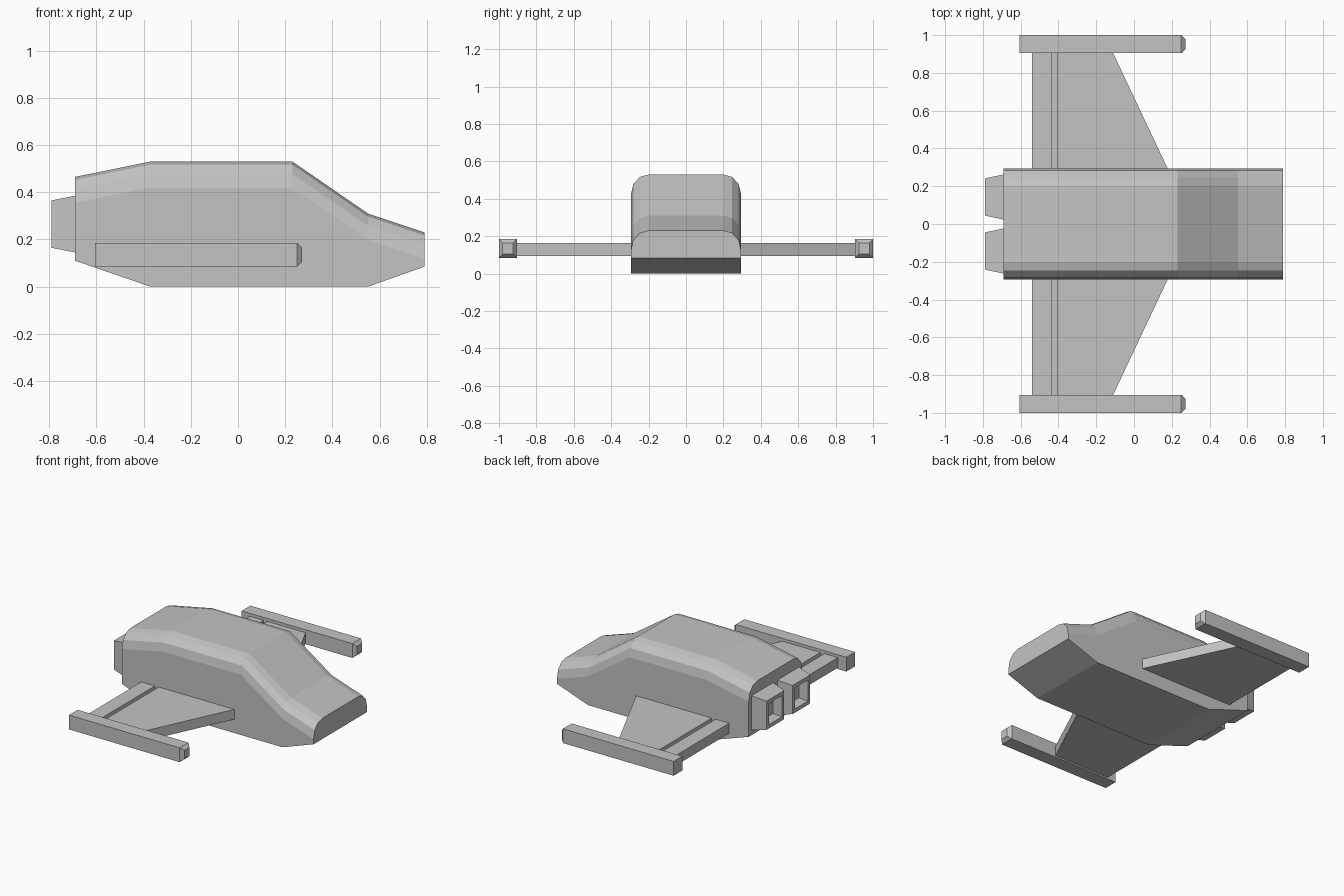
import bpy, bmesh

cube = bpy.data.objects.get("Cube")
if cube:
    bpy.data.objects.remove(cube, do_unlink=True)

grey = bpy.data.materials.new("hull grey")
grey.use_nodes = True
GREY = (0.55, 0.55, 0.55, 1)
grey.diffuse_color = GREY
grey.node_tree.nodes["Principled BSDF"].inputs["Base Color"].default_value = GREY


def loft(name, rings, mirrored=False):
    """Skin a list of equal-length rings and cap both ends."""
    bm = bmesh.new()
    loops = [[bm.verts.new(p) for p in ring] for ring in rings]
    for a, b in zip(loops, loops[1:]):
        for i in range(len(a)):
            j = (i + 1) % len(a)
            bm.faces.new((a[i], a[j], b[j], b[i]))
    bm.faces.new(loops[0])
    bm.faces.new(loops[-1])
    bmesh.ops.recalc_face_normals(bm, faces=bm.faces)
    mesh = bpy.data.meshes.new(name)
    bm.to_mesh(mesh)
    bm.free()
    mesh.materials.append(grey)
    obj = bpy.data.objects.new(name, mesh)
    bpy.context.collection.objects.link(obj)
    if mirrored:
        obj.modifiers.new("Mirror", "MIRROR").use_axis = (False, True, False)
    return obj


def rect(x, y, z, half_y, half_z):
    return [(x, y + sy * half_y, z + sz * half_z)
            for sy, sz in ((-1, -1), (1, -1), (1, 1), (-1, 1))]


def hull_ring(x, bottom, top):
    # Flat belly and sides, rounded upper corners
    half = [(0.295, bottom), (0.295, top - 0.11), (0.282, top - 0.052),
            (0.247, top - 0.013), (0.2, top)]
    return ([(x, y, z) for y, z in half]
            + [(x, -y, z) for y, z in reversed(half)])


# Fuselage, from tail to nose
stations = [(-0.69, 0.11, 0.465), (-0.37, 0, 0.53), (0.23, 0, 0.53),
            (0.55, 0, 0.31), (0.79, 0.085, 0.23)]
loft("fuselage", [hull_ring(*s) for s in stations])


# Wings, with a groove in front of the trailing flap
def wing_ring(y, lead):
    low, floor, high = 0.095, 0.14, 0.165
    section = [(-0.54, low), (lead, low), (lead, high), (-0.405, high),
               (-0.405, floor), (-0.435, floor), (-0.435, high), (-0.54, high)]
    return [(x, y, z) for x, z in section]


loft("wings", [wing_ring(0.29, 0.18), wing_ring(0.91, -0.113)], True)

# Wingtip pods with tapered noses
pod = (0.952, 0.135)
loft("wingtip_pods", [rect(-0.605, *pod, 0.048, 0.05),
                      rect(0.25, *pod, 0.048, 0.05),
                      rect(0.272, *pod, 0.028, 0.03)], True)

# Engine nozzles with recessed outlets
engine = (0.143, 0.265)
loft("engine_nozzles", [rect(-0.68, *engine, 0.122, 0.122),
                        rect(-0.79, *engine, 0.098, 0.1),
                        rect(-0.79, *engine, 0.072, 0.074),
                        rect(-0.73, *engine, 0.06, 0.062)], True)
